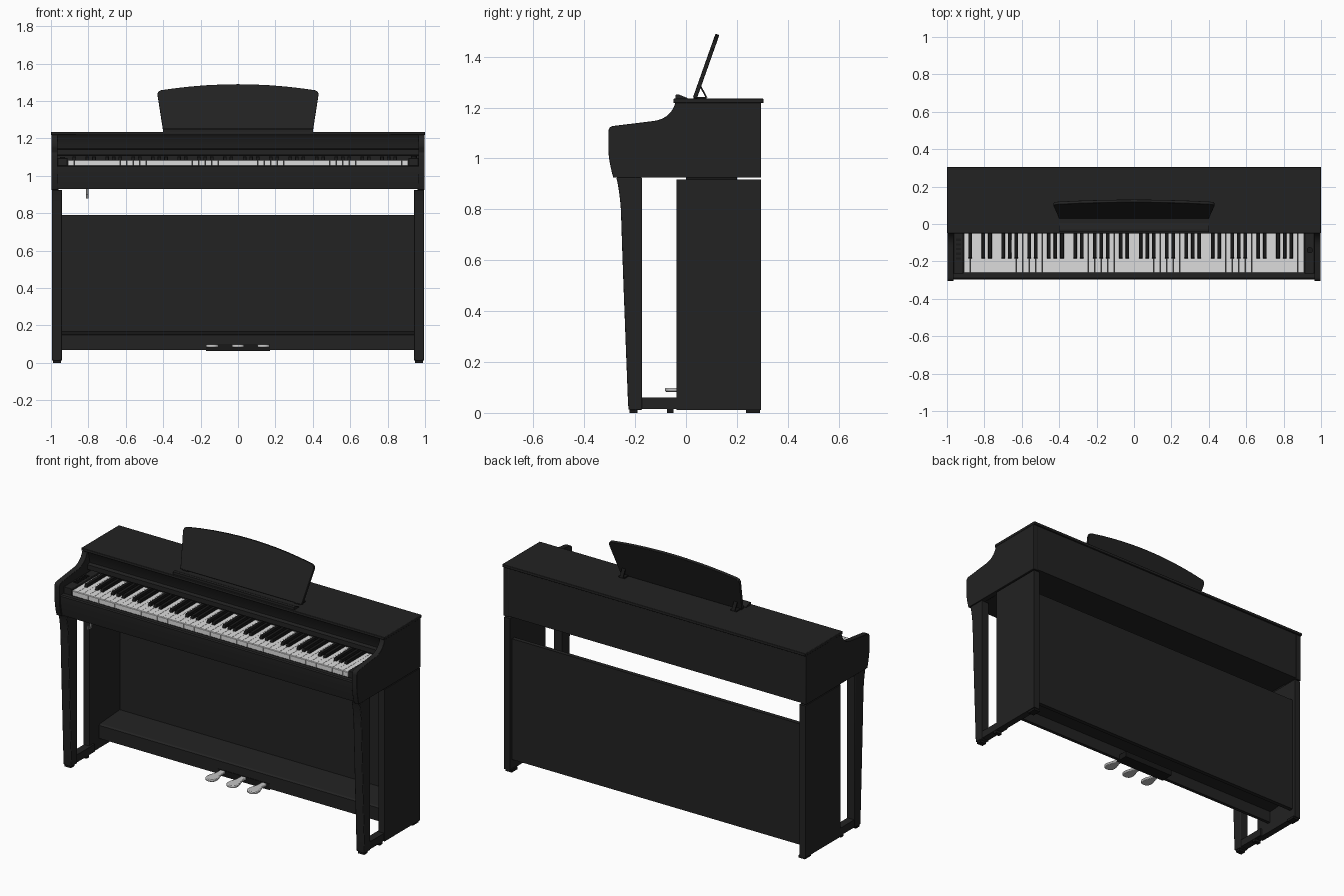
import bpy, bmesh, math
from mathutils import Vector

cube = bpy.data.objects.get("Cube")
if cube:
    bpy.data.objects.remove(cube, do_unlink=True)


def material(name, value, rough=0.6):
    m = bpy.data.materials.new(name)
    m.use_nodes = True
    col = (value, value, value, 1)
    m.diffuse_color = col
    node = m.node_tree.nodes["Principled BSDF"]
    node.inputs["Base Color"].default_value = col
    node.inputs["Roughness"].default_value = rough
    return m


BLACK = material("satin black", 0.016)
DARK = material("deep black", 0.009)
IVORY = material("key white", 0.72)
METAL = material("pedal silver", 0.55)
GREY = material("hook grey", 0.2)


def finish(name, bm, mat, bevel=0.0):
    bmesh.ops.recalc_face_normals(bm, faces=bm.faces)
    mesh = bpy.data.meshes.new(name)
    bm.to_mesh(mesh)
    bm.free()
    mesh.materials.append(mat)
    ob = bpy.data.objects.new(name, mesh)
    bpy.context.collection.objects.link(ob)
    bpy.ops.object.select_all(action='DESELECT')
    ob.select_set(True)
    bpy.context.view_layer.objects.active = ob
    bpy.ops.object.shade_smooth_by_angle(angle=math.radians(30))
    if bevel:
        mod = ob.modifiers.new("Soft edges", 'BEVEL')
        mod.width = bevel
        mod.segments = 2
        mod.limit_method = 'ANGLE'
    return ob


def add_prism(bm, pts, axis, lo, hi):
    """Extrude a 2D outline along an axis; the outline uses the other two axes in order."""
    def place(p, d):
        c = list(p)
        c.insert("xyz".index(axis), d)
        return bm.verts.new(c)
    face = bm.faces.new([place(p, lo) for p in pts])
    move = Vector([hi - lo if a == axis else 0 for a in "xyz"])
    new = bmesh.ops.extrude_face_region(bm, geom=[face])["geom"]
    bmesh.ops.translate(bm, vec=move, verts=[v for v in new if isinstance(v, bmesh.types.BMVert)])


def prism(name, pts, axis, lo, hi, mat=BLACK, bevel=0.0):
    bm = bmesh.new()
    add_prism(bm, pts, axis, lo, hi)
    return finish(name, bm, mat, bevel)


def rect(a, b, c, d):
    return [(a, c), (b, c), (b, d), (a, d)]


def box(name, x, y, z, mat=BLACK, bevel=0.0):
    return prism(name, rect(*y, *z), "x", *x, mat, bevel)


def curve(p0, p1, p2, n=8):
    """Points along a quadratic bend."""
    out = []
    for i in range(n + 1):
        t = i / n
        out.append(tuple((1 - t) ** 2 * a + 2 * t * (1 - t) * b + t * t * c
                         for a, b, c in zip(p0, p1, p2)))
    return out


def span(side, a, b):
    return sorted((side * a, side * b))


# Upper case: closed rear box, keybed, lid and stepped fascia
box("rear_case", (-0.965, 0.965), (0.0, 0.295), (0.93, 1.22))
box("keybed", (-0.965, 0.965), (-0.27, 0.0), (0.93, 1.05))
box("lid", (-1, 1), (-0.05, 0.305), (1.218, 1.235), BLACK, 0.003)
prism("fascia", [(0.0, 1.218), (-0.04, 1.218), (-0.03, 1.205), (-0.018, 1.145),
                 (-0.04, 1.14), (-0.04, 1.112), (0.0, 1.108)], "x", -0.965, 0.965)
prism("front_rail", [(-0.265, 0.93), (-0.28, 0.93), (-0.296, 1.02), (-0.296, 1.05),
                     (-0.29, 1.056), (-0.265, 1.056)], "x", -0.965, 0.965)

# Cheeks with the swept shoulder
cheek = [(0.295, 0.925), (0.295, 1.22), (-0.042, 1.22)]
cheek += curve((-0.045, 1.21), (-0.065, 1.155), (-0.13, 1.147))
cheek += curve((-0.285, 1.128), (-0.305, 1.126), (-0.305, 1.105), 4)
cheek += curve((-0.305, 1.03), (-0.304, 0.99), (-0.286, 0.925), 6)

# Front legs taper down with a gentle curve
leg = [(-0.172, 0.925), (-0.172, 0.012), (-0.226, 0.012)]
leg += curve((-0.228, 0.04), (-0.25, 0.6), (-0.254, 0.74), 4)
leg += curve((-0.256, 0.8), (-0.262, 0.88), (-0.274, 0.925), 6)

for side, word in ((-1, "right"), (1, "left")):
    prism(word + "_cheek", cheek, "x", *span(side, 0.965, 0.998), BLACK, 0.002)
    prism(word + "_front_leg", leg, "x", *span(side, 0.94, 0.994), BLACK, 0.004)
    box(word + "_side_panel", span(side, 0.955, 0.994), (-0.038, 0.295), (0.012, 0.918))
    box(word + "_panel_spacer", span(side, 0.96, 0.985), (0.0, 0.2), (0.918, 0.93), DARK)
    box(word + "_foot_rail", span(side, 0.945, 0.99), (-0.2, 0.0), (0.015, 0.06))
    box(word + "_key_block", span(side, 0.912, 0.965), (-0.265, 0.0), (1.04, 1.095), BLACK, 0.003)
    for i, (a, b) in enumerate(((-0.222, -0.19), (-0.075, -0.05), (0.235, 0.29))):
        box(f"{word}_foot_{i + 1}", span(side, 0.947, 0.988), (a, b), (0, 0.016), DARK)

# Controls: volume knob on one block, buttons on the other
ring = [(0.94 + 0.016 * math.cos(k * math.tau / 20), -0.14 + 0.016 * math.sin(k * math.tau / 20))
        for k in range(20)]
prism("volume_knob", ring, "z", 1.095, 1.107, DARK)
for i in range(5):
    y = -0.19 + i * 0.025
    box(f"button_{i + 1}", (-0.952, -0.925), (y, y + 0.012), (1.095, 1.1), DARK)

# Keyboard of 52 white and 36 black keys
left_edge, pitch = -0.91, 1.82 / 52
whites, blacks = bmesh.new(), bmesh.new()
for i in range(52):
    x = left_edge + i * pitch
    add_prism(whites, [(-0.002, 1.055), (-0.262, 1.055), (-0.262, 1.082),
                       (-0.259, 1.085), (-0.002, 1.085)], "x", x + 0.0006, x + pitch - 0.0006)
    # a black key follows every white note except B and E
    if i % 7 not in (1, 4) and i < 51:
        add_prism(blacks, [(-0.002, 1.08), (-0.188, 1.08), (-0.178, 1.102), (-0.002, 1.104)],
                  "x", x + pitch - 0.0095, x + pitch + 0.0095)
finish("white_keys", whites, IVORY)
finish("black_keys", blacks, DARK, 0.0015)

# Music stand: arched board leaning back, with ledge and rear props
half = curve((0.4, 0.0), (0.415, 0.1), (0.43, 0.205), 1)
half += curve((0.43, 0.205), (0.432, 0.226), (0.41, 0.231), 4)
half += [(x, 0.231 + 0.034 * (1 - (x / 0.41) ** 2)) for x in (0.33, 0.25, 0.17, 0.08)]
outline = half + [(0, 0.265)] + [(-x, z) for x, z in reversed(half)]
board = prism("music_board", outline, "y", -0.008, 0.008, BLACK, 0.002)
board.location = (0, 0.035, 1.238)
board.rotation_euler.x = math.radians(-19.5)
prism("music_ledge", [(-0.042, 1.235), (-0.042, 1.25), (-0.03, 1.252), (0.005, 1.238), (0.005, 1.235)],
      "x", -0.4, 0.4)
for side, word in ((-1, "right"), (1, "left")):
    box(word + "_stand_hinge", span(side, 0.35, 0.39), (0.03, 0.08), (1.235, 1.242), DARK)
    prism(word + "_stand_prop", [(0.05, 1.29), (0.056, 1.292), (0.084, 1.24), (0.078, 1.238)],
          "x", *span(side, 0.358, 0.38), DARK)

# Lower panel and hollow pedal board
box("back_panel", (-0.955, 0.955), (0.25, 0.275), (0.07, 0.79))
prism("pedal_board", [(0.055, 0.07), (0.055, 0.148), (0.065, 0.155), (0.25, 0.167),
                      (0.25, 0.152), (0.075, 0.14), (0.075, 0.07)], "x", -0.955, 0.955)
box("pedal_box", (-0.17, 0.17), (0.052, 0.13), (0.064, 0.1), DARK)

# Three spoon-shaped pedals
for word, x in (("soft", -0.138), ("middle", 0), ("sustain", 0.136)):
    edge = [(0.016, 0.06), (0.018, 0.01), (0.031, -0.03)]
    edge += curve((0.033, -0.05), (0.032, -0.082), (0, -0.082), 6)
    shape = [(x + a, b) for a, b in edge] + [(x - a, b) for a, b in reversed(edge[:-1])]
    prism(word + "_pedal", shape, "z", 0.083, 0.098, METAL, 0.004)

# Headphone hook below the keybed
box("hook_stem", (-0.812, -0.8), (-0.24, -0.23), (0.885, 0.93), GREY)
box("hook_arm", (-0.812, -0.8), (-0.265, -0.23), (0.88, 0.888), GREY)
box("hook_tip", (-0.812, -0.8), (-0.265, -0.259), (0.88, 0.903), GREY)
